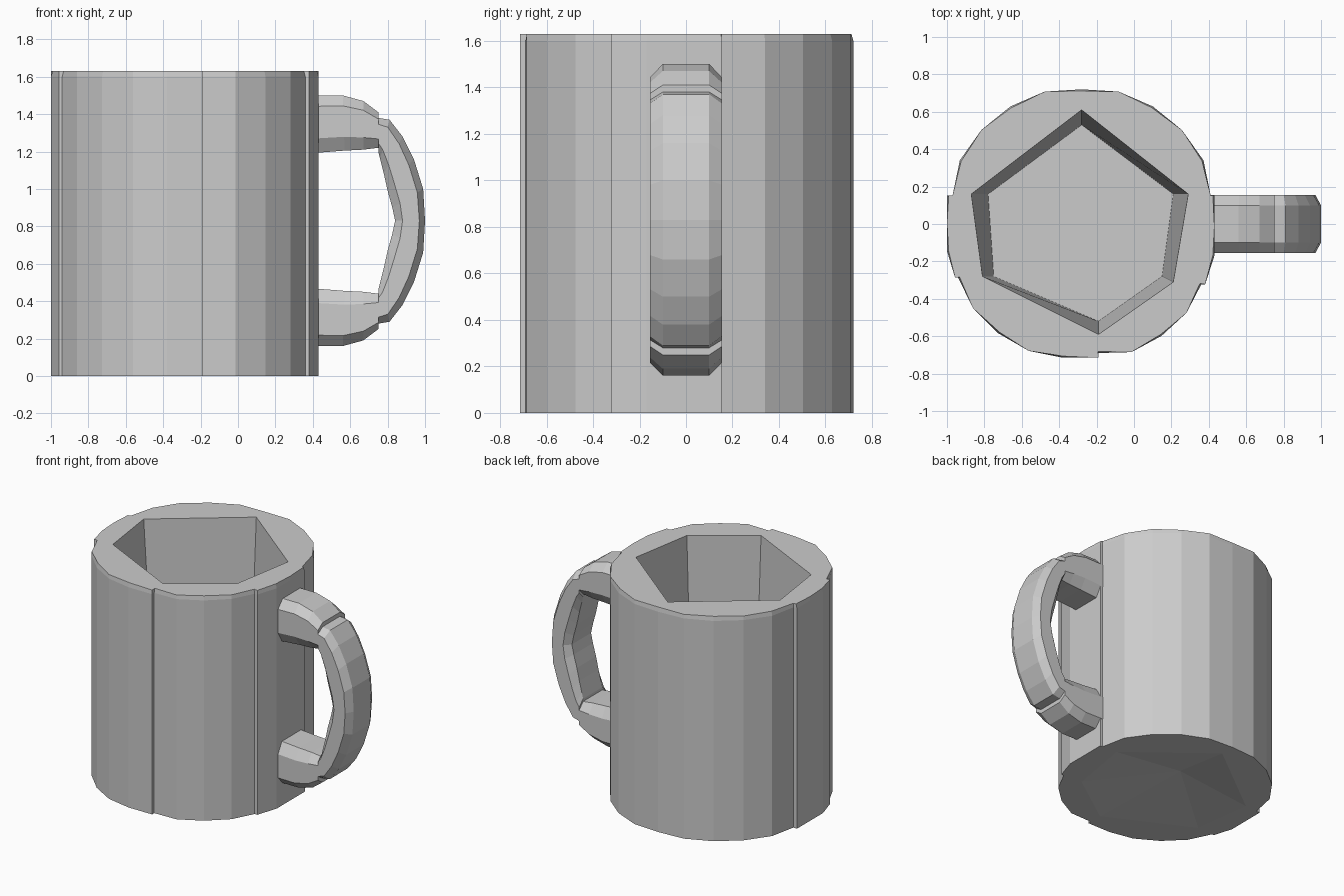
import bpy
import bmesh
from math import radians, sin, cos, ceil
from mathutils import Vector

if "Cube" in bpy.data.objects:
    bpy.data.objects.remove(bpy.data.objects["Cube"], do_unlink=True)

grey = bpy.data.materials.new("plain grey")
grey.use_nodes = True
grey.diffuse_color = (0.6, 0.6, 0.6, 1)
grey.node_tree.nodes["Principled BSDF"].inputs["Base Color"].default_value = grey.diffuse_color

CENTRE_X = -0.28
RADIUS = 0.735
HEIGHT = 1.63
FLOOR = 0.19
MID_Z = 0.83


def finish(bm, name):
    bmesh.ops.recalc_face_normals(bm, faces=bm.faces)
    mesh = bpy.data.meshes.new(name)
    bm.to_mesh(mesh)
    bm.free()
    mesh.materials.append(grey)
    obj = bpy.data.objects.new(name, mesh)
    bpy.context.collection.objects.link(obj)
    return obj


def bridge(bm, lower, upper):
    count = len(lower)
    for i in range(count):
        j = (i + 1) % count
        bm.faces.new((lower[i], lower[j], upper[j], upper[i]))


def fill_between(bm, outer, inner):
    """Flat ring between an outer outline and a hole."""
    edges = []
    for ring in (outer, inner):
        for i, v in enumerate(ring):
            pair = (v, ring[i - 1])
            edges.append(bm.edges.get(pair) or bm.edges.new(pair))
    bmesh.ops.triangle_fill(bm, use_beauty=True, edges=edges)


def loft(name, sections):
    """Eight-sided bar through (inner point, outer point) pairs in the xz plane."""
    half = [(0, 0.11), (0.25, 0.155), (0.81, 0.155), (1, 0.1)]
    shape = half + [(t, -y) for t, y in reversed(half)]
    bm = bmesh.new()
    rings = []
    for inner, outer in sections:
        a, b = Vector(inner), Vector(outer)
        ring = []
        for t, y in shape:
            p = a.lerp(b, t)
            ring.append(bm.verts.new((p.x, y, p.y)))
        rings.append(ring)
    for low, high in zip(rings, rings[1:]):
        bridge(bm, low, high)
    bm.faces.new(rings[0])
    bm.faces.new(rings[-1])
    return finish(bm, name)


def flip(sections):
    return [tuple((x, 2 * MID_Z - z) for x, z in pair) for pair in sections]


def clamp(value, limit):
    return max(-limit, min(limit, value))


# Outer outline: wedges flattened at different x and y limits leave steps at the seams
outline = []
for start, end, x_limit, y_limit in [(12, 168, 0.69, 0.72), (168, 203, 0.72, 0.72),
                                     (203, 277, 0.66, 0.715), (277, 334, 0.64, 0.69),
                                     (334, 372, 0.71, 0.72)]:
    steps = ceil((end - start) / 16)
    for i in range(steps + 1):
        angle = radians(start + (end - start) * i / steps)
        outline.append((clamp(RADIUS * cos(angle), x_limit),
                        clamp(RADIUS * sin(angle), y_limit)))

# Hollow: six-sided, narrowing towards the floor
mouth = [(0.29, 0.16), (-0.28, 0.61), (-0.87, 0.16), (-0.81, -0.28), (-0.19, -0.59), (0.21, -0.31)]
base = [(0.21, 0.16), (-0.28, 0.53), (-0.78, 0.16), (-0.75, -0.28), (-0.19, -0.52), (0.15, -0.28)]

# Mug body with chipped rim
bm = bmesh.new()


def outer_ring(z, chip):
    return [bm.verts.new((CENTRE_X + x * (1 - chip * (i % 2)), y * (1 - chip * (i % 2)), z))
            for i, (x, y) in enumerate(outline)]


def inner_ring(points, z):
    return [bm.verts.new((x, y, z)) for x, y in points]


foot, shoulder, rim = outer_ring(0, 0), outer_ring(HEIGHT - 0.03, 0), outer_ring(HEIGHT, 0.012)
lip, floor, recess = inner_ring(mouth, HEIGHT), inner_ring(base, FLOOR), inner_ring(mouth, 0)
bridge(bm, foot, shoulder)
bridge(bm, shoulder, rim)
bridge(bm, lip, floor)
bm.faces.new(floor)
fill_between(bm, rim, lip)

# Shallow pyramid recess under the foot
fill_between(bm, foot, recess)
apex = bm.verts.new((CENTRE_X, 0.16, 0.06))
for i, v in enumerate(recess):
    bm.faces.new((v, recess[i - 1], apex))
finish(bm, "mug_body")

# Handle arms, upper and lower
arm = [((0.38, 1.19), (0.38, 1.5)), ((0.57, 1.205), (0.56, 1.5)),
       ((0.67, 1.21), (0.67, 1.47)), ((0.75, 1.22), (0.75, 1.41))]
loft("upper_handle_arm", arm)
loft("lower_handle_arm", flip(arm))

# Curved grip, mirrored about its middle
grip = [((0.75, 1.2), (0.75, 1.38)), ((0.76, 1.16), (0.81, 1.37)),
        ((0.78, 1.08), (0.88, 1.28)), ((0.8, 0.99), (0.94, 1.16)),
        ((0.825, 0.9), (0.99, 1.0))]
middle = [((0.84, MID_Z), (1.0, MID_Z))]
loft("handle_grip", grip + middle + flip(grip)[::-1])
